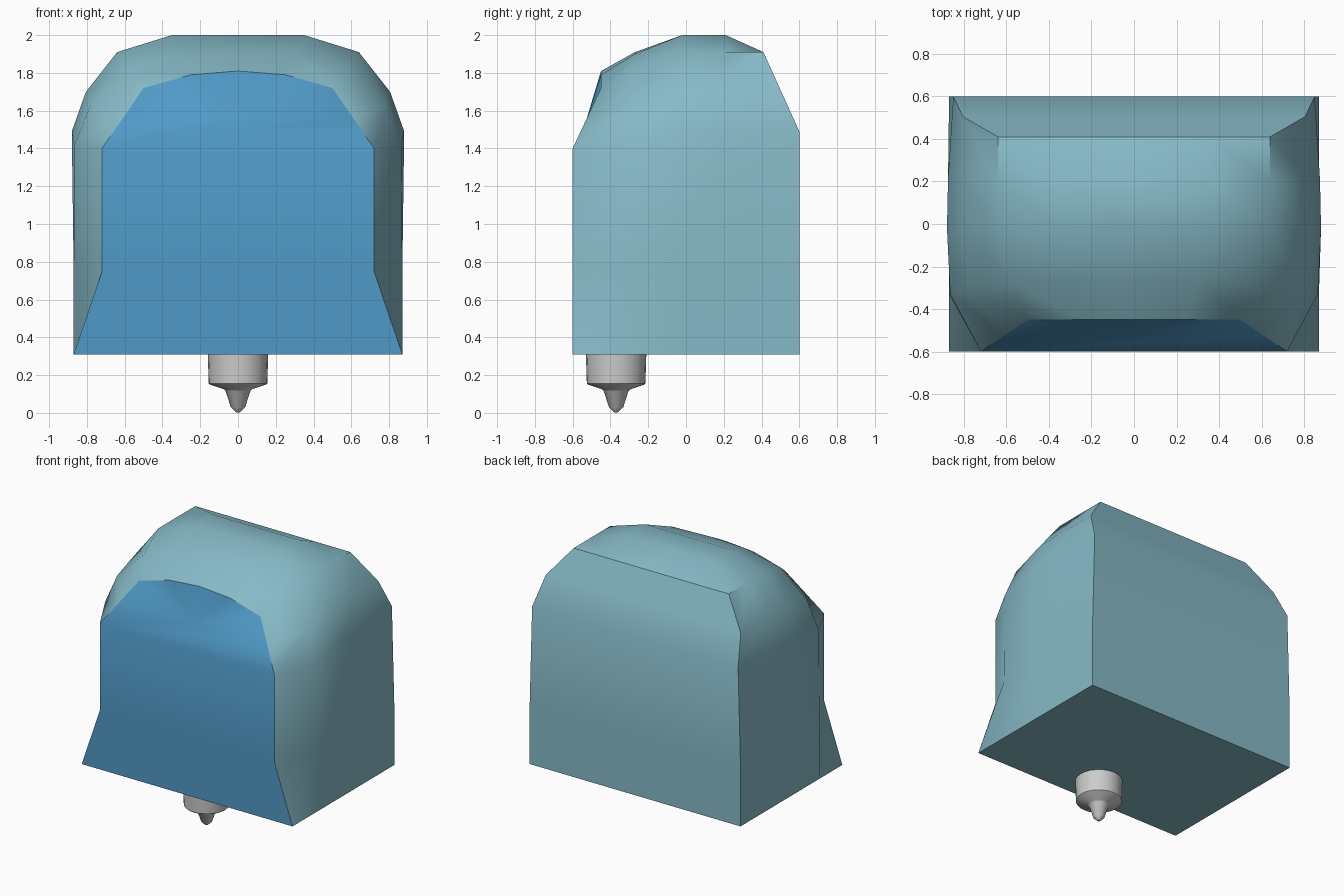
import bpy, bmesh, math

if "Cube" in bpy.data.objects:
    bpy.data.objects.remove(bpy.data.objects["Cube"])


def material(name, rgb):
    m = bpy.data.materials.new(name)
    m.diffuse_color = (*rgb, 1)
    m.use_nodes = True
    m.node_tree.nodes["Principled BSDF"].inputs["Base Color"].default_value = m.diffuse_color
    return m


def finish(bm, name, mats=(), angle=40):
    bmesh.ops.recalc_face_normals(bm, faces=bm.faces)
    mesh = bpy.data.meshes.new(name)
    bm.to_mesh(mesh)
    bm.free()
    ob = bpy.data.objects.new(name, mesh)
    bpy.context.collection.objects.link(ob)
    for m in mats:
        mesh.materials.append(m)
    bpy.ops.object.select_all(action='DESELECT')
    ob.select_set(True)
    bpy.context.view_layer.objects.active = ob
    bpy.ops.object.shade_smooth_by_angle(angle=math.radians(angle))
    return ob


# Housing: half rings (bottom edge up to the centre of the top), front to back
RINGS = [
    [(.87, -.6, .31), (.72, -.6, .75), (.72, -.6, 1.4), (.61, -.525, 1.56),
     (.5, -.45, 1.72), (.25, -.45, 1.79), (0, -.45, 1.81)],
    [(.87, -.33, .31), (.87, -.33, .75), (.865, -.33, 1.42), (.78, -.31, 1.63),
     (.58, -.28, 1.83), (.3, -.27, 1.9), (0, -.27, 1.91)],
    [(.87, -.02, .31), (.87, -.02, .75), (.88, -.02, 1.49), (.805, -.02, 1.7),
     (.64, -.02, 1.91), (.35, -.02, 2), (0, -.02, 2)],
    [(.87, .21, .31), (.87, .21, .75), (.875, .21, 1.49), (.805, .21, 1.7),
     (.64, .21, 1.91), (.35, .21, 2), (0, .21, 2)],
    [(.87, .6, .31), (.87, .6, .75), (.85, .6, 1.49), (.805, .505, 1.7),
     (.64, .41, 1.91), (.35, .41, 1.91), (0, .41, 1.91)],
]
bm = bmesh.new()
rings = []
for half in RINGS:
    full = half + [(-x, y, z) for x, y, z in half[-2::-1]]
    rings.append([bm.verts.new(p) for p in full])
for a, b in zip(rings, rings[1:]):
    for i in range(12):
        bm.faces.new((a[i], a[i + 1], b[i + 1], b[i]))
    bm.faces.new((a[0], b[0], b[12], a[12]))   # underside

# Back wall
back = rings[-1]
for i in range(3):
    bm.faces.new((back[i], back[i + 1], back[11 - i], back[12 - i]))
bm.faces.new(back[3:10])

# Blue front panel, with a fan at its sloping top
front = rings[0]
mid = bm.verts.new((0, -.525, 1.56))
panel = [bm.faces.new((front[i], front[i + 1], front[11 - i], front[12 - i])) for i in range(2)]
panel.append(bm.faces.new((front[2], front[3], mid, front[9], front[10])))
panel += [bm.faces.new((mid, front[i], front[i + 1])) for i in range(3, 9)]
for f in panel:
    f.material_index = 1
finish(bm, "housing", (material("teal", (.24, .49, .57)), material("blue", (.08, .32, .57))))

# Nozzle: turned profile (radius, height)
PROFILE = [(.16, .31), (.155, .155), (.15, .15), (.075, .125), (.065, .115), (.038, .03), (.01, .003)]
SIDES = 24
bm = bmesh.new()
loops = [[bm.verts.new((r * math.cos(t), -.37 + r * math.sin(t), z))
          for t in (2 * math.pi * k / SIDES for k in range(SIDES))] for r, z in PROFILE]
for a, b in zip(loops, loops[1:]):
    for k in range(SIDES):
        n = (k + 1) % SIDES
        bm.faces.new((a[k], a[n], b[n], b[k]))
bm.faces.new(loops[0])
bm.faces.new(loops[-1])
finish(bm, "nozzle", angle=30)
